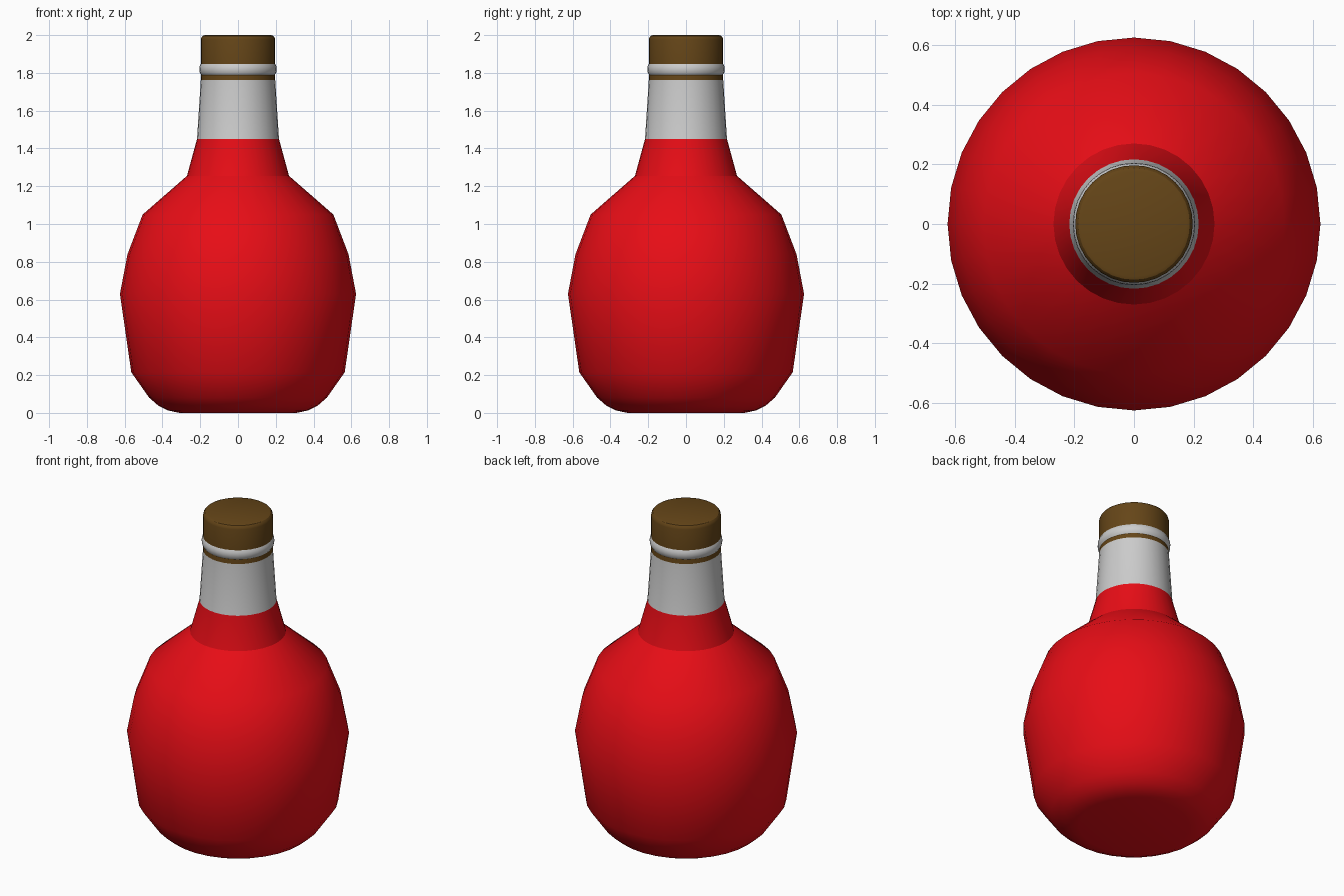
import bpy, bmesh, math

if "Cube" in bpy.data.objects:
    bpy.data.objects.remove(bpy.data.objects["Cube"])

SIDES = 32


def material(name, rgb):
    m = bpy.data.materials.new(name)
    m.diffuse_color = (*rgb, 1)
    m.use_nodes = True
    m.node_tree.nodes["Principled BSDF"].inputs["Base Color"].default_value = m.diffuse_color
    return m


RED = material("red_liquid", (0.8, 0.004, 0.008))
CLEAR = material("clear_glass", (0.8, 0.8, 0.8))
BROWN = material("brown_cork", (0.13, 0.06, 0.009))


def lathe(name, profile, mats, slot_of, close_bottom=False, close_top=False):
    """Spin (radius, z) points round z; slot_of(mid_z) picks the material slot."""
    bm = bmesh.new()
    rings = []
    for r, z in profile:
        rings.append([bm.verts.new((r * math.cos(2 * math.pi * i / SIDES),
                                    r * math.sin(2 * math.pi * i / SIDES), z))
                      for i in range(SIDES)])
    for k, (a, b) in enumerate(zip(rings, rings[1:])):
        slot = slot_of((profile[k][1] + profile[k + 1][1]) / 2)
        for i in range(SIDES):
            j = (i + 1) % SIDES
            bm.faces.new((a[i], a[j], b[j], b[i])).material_index = slot
    if close_bottom:
        bm.faces.new(rings[0][::-1]).material_index = slot_of(profile[0][1])
    if close_top:
        bm.faces.new(rings[-1]).material_index = slot_of(profile[-1][1])
    mesh = bpy.data.meshes.new(name)
    bm.to_mesh(mesh)
    bm.free()
    for m in mats:
        mesh.materials.append(m)
    ob = bpy.data.objects.new(name, mesh)
    bpy.context.collection.objects.link(ob)
    bpy.ops.object.select_all(action='DESELECT')
    ob.select_set(True)
    bpy.context.view_layer.objects.active = ob
    bpy.ops.object.shade_smooth_by_angle(angle=math.radians(30))
    return ob


# Bottle: rounded base, belly, shoulder, neck, brown band and lip ring
bottle = [(0.31, 0.0), (0.37, 0.013), (0.42, 0.037), (0.47, 0.08),
          (0.565, 0.215), (0.625, 0.63), (0.585, 0.84), (0.505, 1.05),
          (0.27, 1.255), (0.217, 1.45), (0.197, 1.762), (0.195, 1.79),
          (0.203, 1.803), (0.205, 1.82), (0.203, 1.835), (0.197, 1.847)]


def bottle_slot(z):
    if z < 1.45:
        return 0
    return 2 if 1.762 < z < 1.79 else 1


lathe("bottle", bottle, [RED, CLEAR, BROWN], bottle_slot, close_bottom=True)

# Stopper with a rounded top edge
cap = [(0.197, 1.847), (0.197, 1.975), (0.194, 1.987),
       (0.187, 1.996), (0.176, 2.0)]
lathe("stopper", cap, [BROWN], lambda z: 0, close_top=True)
